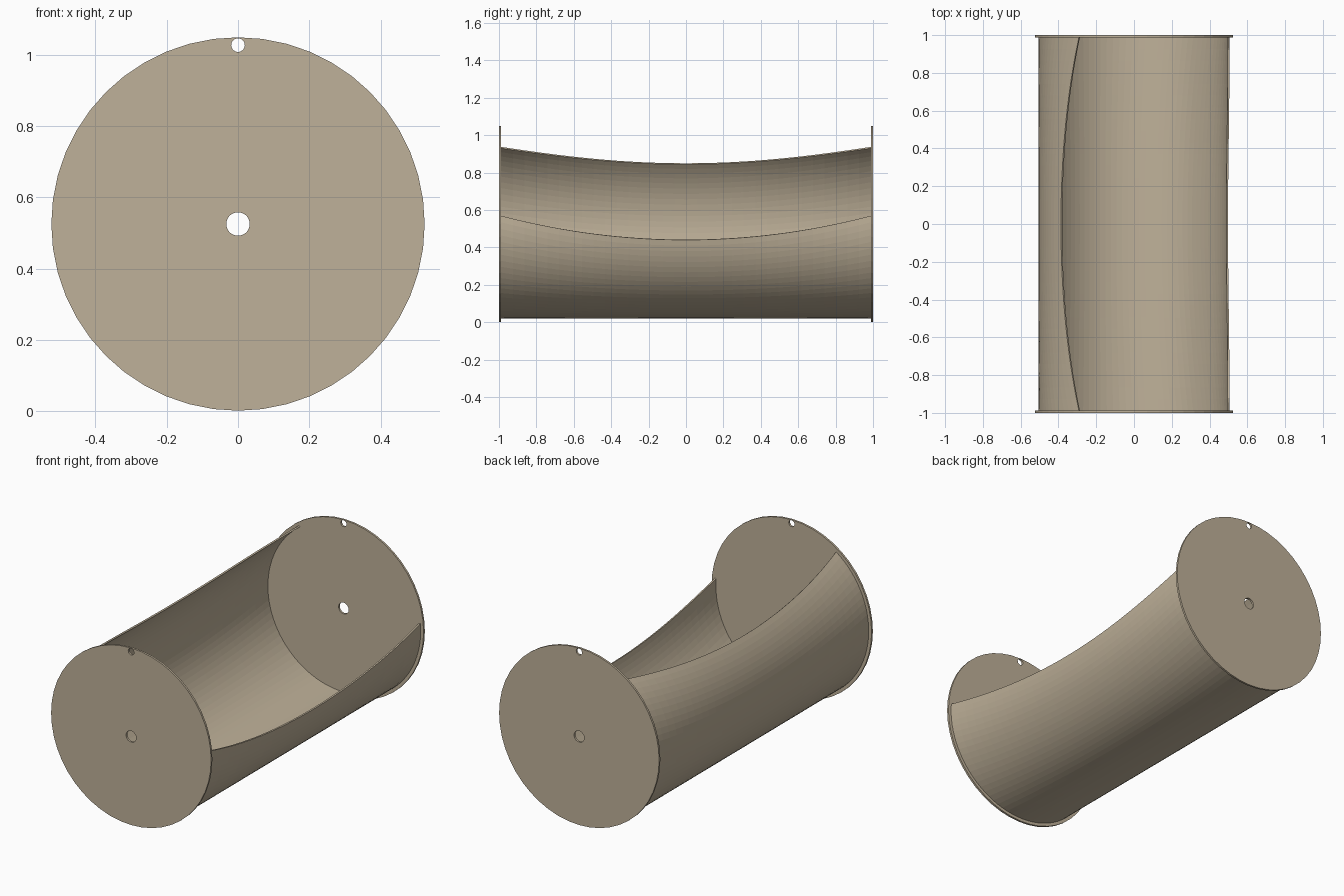
import bpy, bmesh
from math import sin, cos, pi, radians
from mathutils import Vector

CENTRE_Z = 0.525
DISC_R, DISC_T = 0.524, 0.012
TUBE_R, WALL = 0.505, 0.009

old = bpy.data.objects.get("Cube")
if old:
    bpy.data.objects.remove(old)

# One warm beige for everything
beige = bpy.data.materials.new("warm beige")
beige.use_nodes = True
colour = (0.52, 0.44, 0.32, 1)
beige.diffuse_color = colour
beige.node_tree.nodes["Principled BSDF"].inputs["Base Color"].default_value = colour


def finish(bm, name):
    mesh = bpy.data.meshes.new(name)
    bm.to_mesh(mesh)
    bm.free()
    mesh.materials.append(beige)
    obj = bpy.data.objects.new(name, mesh)
    bpy.context.collection.objects.link(obj)
    return obj


def ring(bm, z, radius, sides, y):
    """Closed loop of edges in the xz plane."""
    verts = [bm.verts.new((radius * sin(2 * pi * i / sides), y,
                           z + radius * cos(2 * pi * i / sides))) for i in range(sides)]
    return [bm.edges.new((verts[i - 1], verts[i])) for i in range(sides)]


def end_disc(name, y):
    """Round plate with a centre hole and a small hole by the top rim."""
    bm = bmesh.new()
    edges = ring(bm, CENTRE_Z, DISC_R, 48, y)
    edges += ring(bm, CENTRE_Z, 0.033, 32, y)
    edges += ring(bm, 1.027, 0.019, 24, y)
    bmesh.ops.triangle_fill(bm, edges=edges, use_beauty=True, normal=Vector((0, -1, 0)))
    out = bmesh.ops.extrude_face_region(bm, geom=bm.faces[:], use_keep_orig=True)
    moved = [v for v in out["geom"] if isinstance(v, bmesh.types.BMVert)]
    bmesh.ops.translate(bm, verts=moved, vec=(0, DISC_T, 0))
    bmesh.ops.recalc_face_normals(bm, faces=bm.faces[:])
    return finish(bm, name)


end_disc("front_disc", -1)
end_disc("back_disc", 1 - DISC_T)

# Open trough: the wall sweeps under, and its opening widens toward the middle
ARC, LENGTH = 60, 32
bm = bmesh.new()
rows = []
for j in range(LENGTH + 1):
    t = 2 * j / LENGTH - 1
    dip = radians(14.7) * (1 - t * t)
    start = radians(125.3) + dip
    end = radians(365) - dip
    row = []
    for i in range(ARC + 1):
        a = start + (end - start) * i / ARC
        row.append(bm.verts.new((TUBE_R * cos(a), t * (1 - DISC_T),
                                 CENTRE_Z + TUBE_R * sin(a))))
    rows.append(row)
for lower, upper in zip(rows, rows[1:]):
    for i in range(ARC):
        bm.faces.new((lower[i], lower[i + 1], upper[i + 1], upper[i]))
bm.normal_update()
axis = Vector((0, 0, CENTRE_Z))
for f in bm.faces:
    out = f.calc_center_median() - axis
    out.y = 0
    if f.normal.dot(out) < 0:
        f.normal_flip()
trough = finish(bm, "trough_wall")
solid = trough.modifiers.new("wall thickness", "SOLIDIFY")
solid.thickness = WALL
solid.offset = -1
